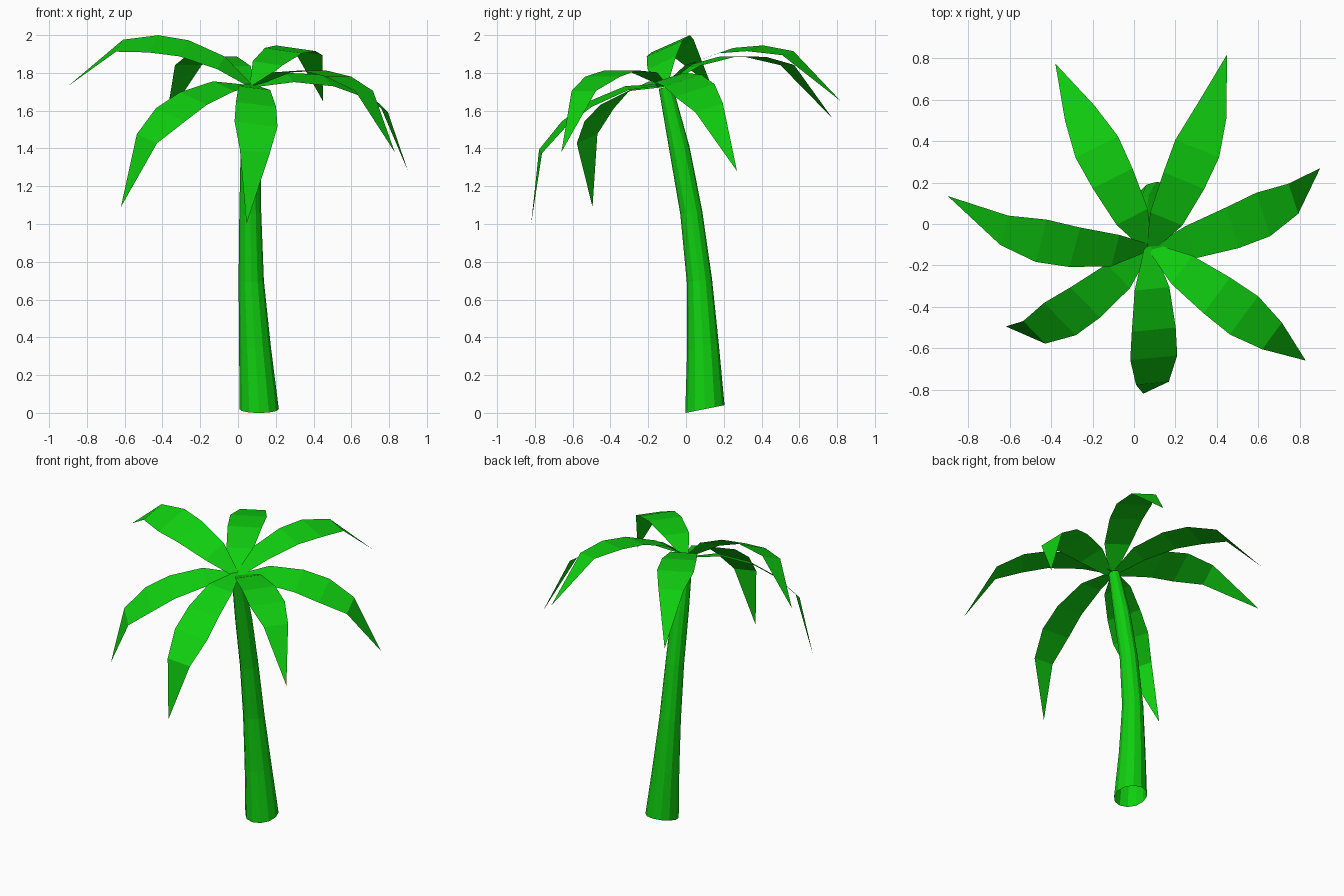
import bpy, math
from mathutils import Vector

if "Cube" in bpy.data.objects:
    bpy.data.objects.remove(bpy.data.objects["Cube"])

green = bpy.data.materials.new("palm_green")
green.diffuse_color = (0.005, 0.62, 0.005, 1)
green.use_nodes = True
green.node_tree.nodes["Principled BSDF"].inputs["Base Color"].default_value = green.diffuse_color


def make(name, verts, faces):
    mesh = bpy.data.meshes.new(name)
    mesh.from_pydata(verts, [], faces)
    mesh.materials.append(green)
    obj = bpy.data.objects.new(name, mesh)
    bpy.context.collection.objects.link(obj)
    return obj


# Trunk: open leaning tube, rings of (centre x, y, z, radius, tilt slope)
SIDES = 12
rings = [(.112, .10, .02, .104, .2), (.09, .09, .35, .084, .13),
         (.07, .071, .70, .067, .1), (.065, .028, 1.06, .058, .16),
         (.067, -.035, 1.40, .053, .22), (.07, -.108, 1.725, .036, .25)]
verts, faces = [], []
for x, y, z, r, slope in rings:
    for i in range(SIDES):
        a = 2 * math.pi * i / SIDES
        verts.append((x + r * math.cos(a), y + r * math.sin(a), z + slope * r * math.sin(a)))
for k in range(len(rings) - 1):
    for i in range(SIDES):
        j = (i + 1) % SIDES
        faces.append((k * SIDES + i, k * SIDES + j, (k + 1) * SIDES + j, (k + 1) * SIDES + i))
make("trunk", verts, faces)

# Frond template: (fraction of chord, arch height, width)
PROFILE = [(0, 0, .04), (.151, .134, .17), (.345, .218, .215),
           (.51, .244, .23), (.695, .233, .16)]


def frond(name, tip, across, root=(.07, -.10, 1.73)):
    """One arched blade from the crown to its tip, rolled to follow 'across'."""
    root = Vector(root)
    chord = Vector(tip) - root
    d = chord.normalized()
    w = Vector(across)
    w = (w - d * w.dot(d)).normalized()
    up = d.cross(w)
    if up.z < 0:
        up, w = -up, -w
    verts = []
    for t, h, width in PROFILE:
        c = root + chord * t + up * h
        verts += [c - w * width / 2, c + w * width / 2]
    verts.append(Vector(tip))
    n = len(PROFILE)
    faces = [(2 * i, 2 * i + 2, 2 * i + 3, 2 * i + 1) for i in range(n - 1)]
    faces.append((2 * n - 2, 2 * n, 2 * n - 1))
    make(name, verts, faces)


# Seven fronds: tip position, crosswise direction and root where it differs
frond("frond_left", (-.90, .135, 1.73), (-.06, -.2, -.09), (.07, -.115, 1.73))
frond("frond_back_left", (-.38, .775, 1.56), (.21, .12, 0), (.07, -.12, 1.73))
frond("frond_back_right", (.45, .82, 1.65), (.21, -.1, -.03), (.08, -.12, 1.73))
frond("frond_right", (.90, .27, 1.28), (.055, -.215, -.06), (.08, -.135, 1.73))
frond("frond_front_right", (.83, -.66, 1.38), (-.14, -.19, 0), (.08, -.11, 1.73))
frond("frond_front", (.045, -.82, 1.0), (.22, .01, -.04), (.07, -.11, 1.74))
frond("frond_front_left", (-.62, -.495, 1.09), (.14, -.155, -.075), (.07, -.11, 1.73))
